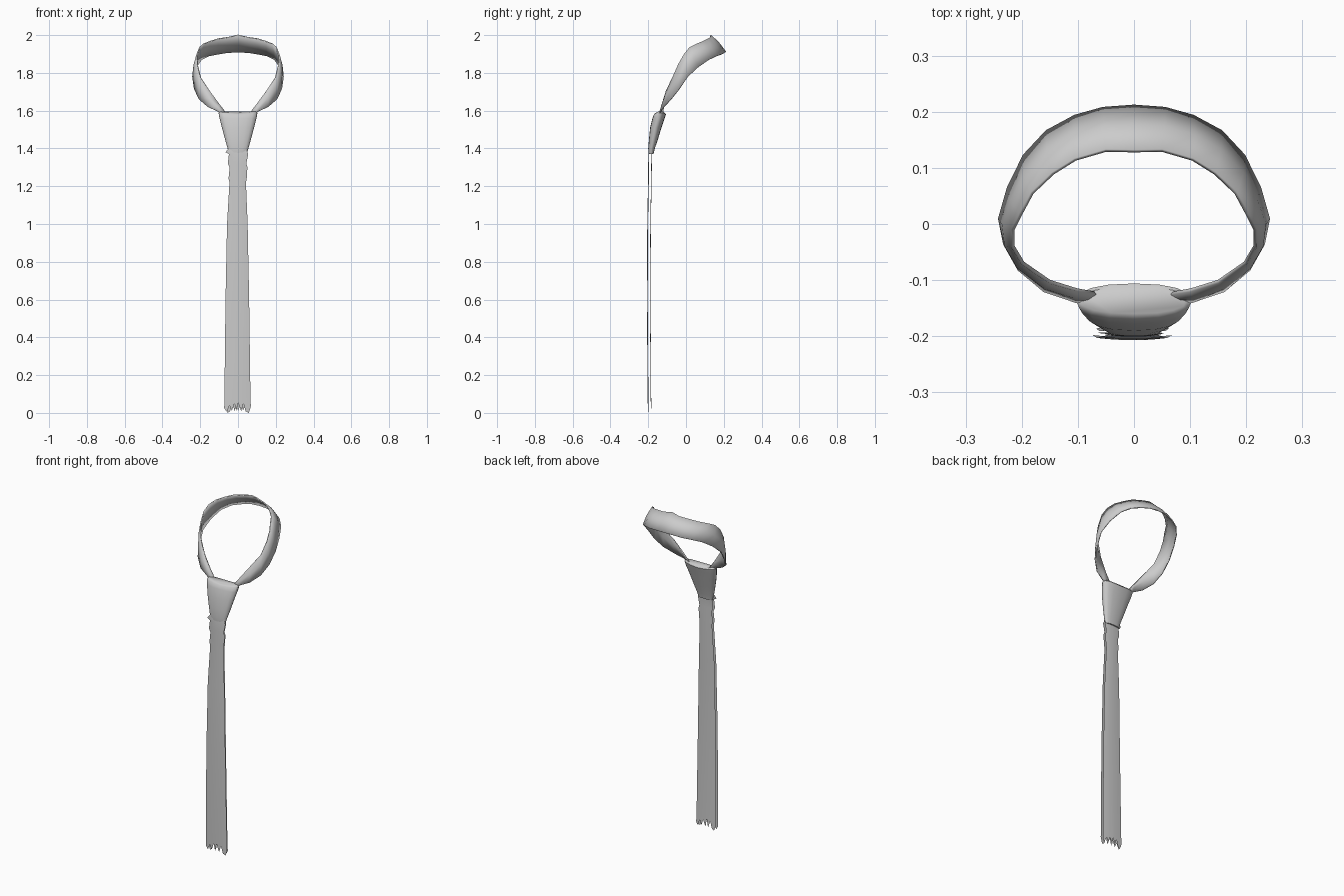
import bpy
from math import cos, sin, pi, copysign


def finish(name, verts, faces, thickness=0.0, angle=0.9):
    mesh = bpy.data.meshes.new(name)
    mesh.from_pydata(verts, [], faces)
    mesh.update()
    ob = bpy.data.objects.new(name, mesh)
    bpy.context.collection.objects.link(ob)
    bpy.context.view_layer.objects.active = ob
    ob.select_set(True)
    bpy.ops.object.shade_smooth_by_angle(angle=angle)
    ob.select_set(False)
    if thickness:
        mod = ob.modifiers.new("thickness", 'SOLIDIFY')
        mod.thickness = thickness
        mod.offset = 0
    return ob


def loft(name, rows, closed=False, cap=False, **kw):
    n = len(rows[0])
    verts = [v for row in rows for v in row]
    faces = []
    for r in range(len(rows) - 1):
        for i in range(n if closed else n - 1):
            j = (i + 1) % n
            faces.append((r*n + i, r*n + j, (r+1)*n + j, (r+1)*n + i))
    if cap:
        faces.append(tuple(reversed(range(n))))
        faces.append(tuple(range((len(rows)-1)*n, len(rows)*n)))
    return finish(name, verts, faces, **kw)


# Collar band: (upper edge, lower edge) from back centre to the knot, mirrored
half = [
    ((0.00, 0.130, 2.000), (0.00, 0.210, 1.910)),
    ((0.05, 0.131, 1.988), (0.055, 0.206, 1.908)),
    ((0.105, 0.115, 1.980), (0.105, 0.192, 1.900)),
    ((0.145, 0.090, 1.967), (0.155, 0.165, 1.890)),
    ((0.182, 0.055, 1.953), (0.195, 0.122, 1.870)),
    ((0.202, 0.018, 1.935), (0.223, 0.065, 1.830)),
    ((0.216, -0.010, 1.900), (0.239, 0.010, 1.780)),
    ((0.216, -0.040, 1.845), (0.230, -0.035, 1.715)),
    ((0.198, -0.070, 1.775), (0.205, -0.080, 1.660)),
    ((0.150, -0.103, 1.705), (0.160, -0.118, 1.620)),
    ((0.100, -0.118, 1.635), (0.105, -0.137, 1.595)),
    ((0.055, -0.125, 1.575), (0.060, -0.137, 1.550)),
]
path = [tuple((-x, y, z) for x, y, z in s) for s in reversed(half[1:])] + half
rows = []
for u, l in path:
    mid = [(a + b) / 2 for a, b in zip(u, l)]
    k = 1.02  # slight outward roll
    rows.append([u, (mid[0]*k, mid[1]*k, mid[2] + 0.003), l])
loft("collar_band", rows, thickness=0.007)

# Knot: (z, half width, front y, back y), rounded tapering sections
sections = [
    (1.37, 0.046, -0.198, -0.172),
    (1.40, 0.055, -0.200, -0.165),
    (1.45, 0.069, -0.196, -0.148),
    (1.51, 0.085, -0.190, -0.130),
    (1.56, 0.098, -0.178, -0.113),
    (1.58, 0.103, -0.170, -0.106),
    (1.587, 0.094, -0.160, -0.112),
]
rows = []
for z, w, yf, yb in sections:
    ring = []
    for i in range(16):
        c, s = cos(2*pi*i/16), sin(2*pi*i/16)
        ring.append((w*copysign(abs(c)**0.85, c),
                     (yf + yb)/2 + (yb - yf)/2*copysign(abs(s)**0.85, s),
                     z + (0.008*abs(c) if z > 1.57 else 0)))
    rows.append(ring)
loft("knot", rows, closed=True, cap=True)

# Blades: cloth strips with a ragged top edge and a torn hem
hem_t = [-1, -0.8, -0.62, -0.45, -0.25, -0.12, 0, 0.25, 0.42, 0.6, 0.85, 1]
hem_z = [0.025, 0.005, 0.04, 0.012, 0.05, 0.01, 0.055, 0.01, 0.05, 0.008, 0.0, 0.035]
# (z, left half width, right half width, y offset)
strip = [
    (1.40, 0.050, 0.045, 0.008), (1.38, 0.066, 0.050, 0.007),
    (1.37, 0.048, 0.054, 0.006), (1.32, 0.054, 0.044, 0.005),
    (1.30, 0.044, 0.050, 0.005), (1.24, 0.050, 0.046, 0.004),
    (1.22, 0.045, 0.042, 0.004), (1.00, 0.058, 0.051, 0.000),
    (0.60, 0.066, 0.059, -0.002), (0.08, 0.072, 0.066, 0.002),
]


def blade(name, y, scale, bow, flip):
    def row(zs, left, right, dy):
        return [((left if t < 0 else right)*t*scale,
                 y + dy + bow*t*t, z) for t, z in zip(hem_t, zs)]
    rows = [row([z]*len(hem_t), l, r, dy) for z, l, r, dy in strip]
    zs = hem_z[::-1] if flip else hem_z
    rows.append(row(zs, 0.073, 0.068, 0.003))
    loft(name, rows)


blade("front_blade", -0.205, 1.0, 0.004, False)
blade("back_blade", -0.186, 0.93, -0.003, True)
